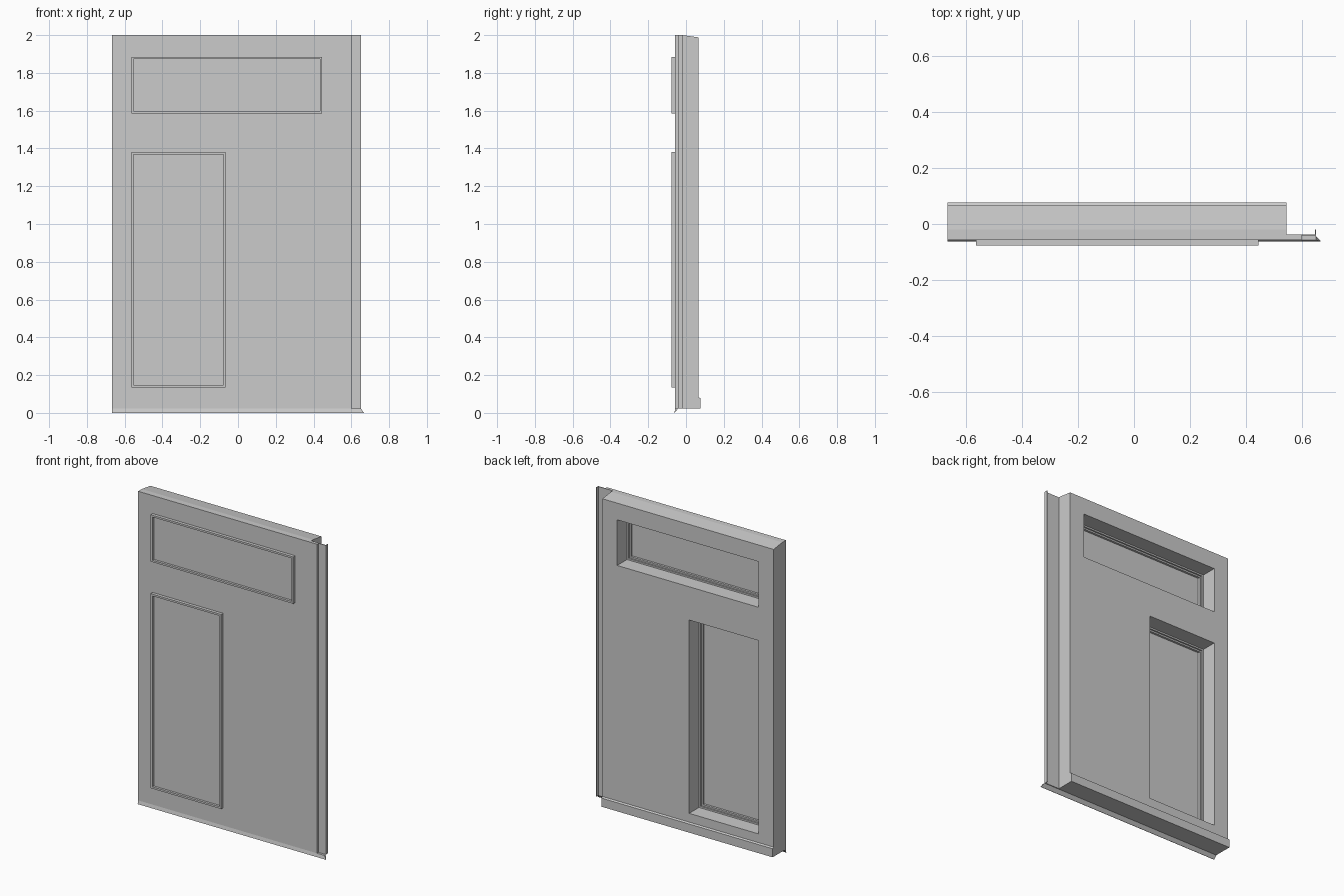
import bpy
import bmesh

cube = bpy.data.objects.get("Cube")
if cube:
    bpy.data.objects.remove(cube, do_unlink=True)

# Single plain grey finish
grey = bpy.data.materials.new("plain grey")
grey.use_nodes = True
COLOUR = (0.6, 0.6, 0.6, 1)
grey.diffuse_color = COLOUR
for node in grey.node_tree.nodes:
    if node.type == 'BSDF_PRINCIPLED':
        node.inputs["Base Color"].default_value = COLOUR

LEFT, SKIN_EDGE, BODY_EDGE = -0.667, 0.6, 0.545
FRONT, BACK, BASE, TOP = -0.057, 0.066, 0.022, 2.0


def finish(name, bm):
    bmesh.ops.recalc_face_normals(bm, faces=bm.faces)
    mesh = bpy.data.meshes.new(name)
    bm.to_mesh(mesh)
    bm.free()
    mesh.materials.append(grey)
    obj = bpy.data.objects.new(name, mesh)
    bpy.context.collection.objects.link(obj)
    return obj


def loft(bm, first, second):
    """Closed solid between two matching outlines."""
    a = [bm.verts.new(p) for p in first]
    b = [bm.verts.new(p) for p in second]
    bm.faces.new(a)
    bm.faces.new(b[::-1])
    for i in range(len(a)):
        j = (i + 1) % len(a)
        bm.faces.new((a[i], b[i], b[j], a[j]))


def box(name, x, y, z):
    bm = bmesh.new()
    rect = [(x[0], z[0]), (x[1], z[0]), (x[1], z[1]), (x[0], z[1])]
    loft(bm, [(u, y[0], w) for u, w in rect], [(u, y[1], w) for u, w in rect])
    return finish(name, bm)


def inset(rect, d):
    x0, x1, z0, z1 = rect
    return x0 + d, x1 - d, z0 + d, z1 - d


def ring(name, rect, width, y):
    """Rectangular frame with mitred corners."""
    bm = bmesh.new()
    loops = []
    for r in (rect, inset(rect, width)):
        x0, x1, z0, z1 = r
        for depth in y:
            loops.append([bm.verts.new((u, depth, w)) for u, w in
                          ((x0, z0), (x1, z0), (x1, z1), (x0, z1))])
    of, ob, inf, inb = loops
    for i in range(4):
        j = (i + 1) % 4
        for p, q in ((of, ob), (ob, inb), (inb, inf), (inf, of)):
            bm.faces.new((p[i], p[j], q[j], q[i]))
    return finish(name, bm)


# Door slab: side profile with sloping top and projecting rear foot
profile = [(FRONT, BASE), (0.077, BASE), (0.077, 0.077), (BACK, 0.083),
           (BACK, 1.988), (-0.02, TOP), (FRONT, TOP)]
bm = bmesh.new()
loft(bm, [(LEFT, y, z) for y, z in profile],
     [(SKIN_EDGE, y, z) for y, z in profile])
slab = finish("door_slab", bm)

# Window outlines: x0, x1, z0, z1
windows = {"upper_window": (-0.565, 0.445, 1.585, 1.885),
           "lower_window": (-0.565, -0.065, 0.135, 1.38)}

# Cut the edge rebate and both window openings
cutters = [box("rebate_cutter", (BODY_EDGE, 0.7), (-0.037, 0.2), (-0.1, 2.1))]
for name, rect in windows.items():
    x0, x1, z0, z1 = inset(rect, 0.004)
    cutters.append(box(name + "_cutter", (x0, x1), (-0.2, 0.2), (z0, z1)))
for cutter in cutters:
    cutter.hide_render = True
    mod = slab.modifiers.new("cut", 'BOOLEAN')
    mod.operation = 'DIFFERENCE'
    mod.solver = 'EXACT'
    mod.object = cutter
graph = bpy.context.evaluated_depsgraph_get()
cut_mesh = bpy.data.meshes.new_from_object(slab.evaluated_get(graph))
slab.modifiers.clear()
slab.data = cut_mesh
for cutter in cutters:
    bpy.data.objects.remove(cutter, do_unlink=True)

# Window beads, stepped inner stops and panes
for name, rect in windows.items():
    opening = inset(rect, 0.004)
    x0, x1, z0, z1 = opening
    ring(name + "_front_bead", rect, 0.012, (-0.077, FRONT))
    ring(name + "_inner_stop", opening, 0.02, (FRONT, -0.043))
    ring(name + "_outer_stop", opening, 0.01, (-0.043, -0.033))
    box(name + "_pane", (x0, x1), (-0.062, FRONT), (z0, z1))

# Edge seal: thin plate with a rearward flange
box("edge_seal_plate", (0.57, 0.65), (-0.042, -0.037), (BASE, TOP))
box("edge_seal_flange", (0.647, 0.651), (-0.042, -0.019), (BASE, TOP))

# Bottom seal: slim sloping flap with a slanted end
bm = bmesh.new()
flap = [(-0.042, BASE), (FRONT, BASE), (-0.062, 0.0), (-0.06, 0.0)]
ends = [0.65, 0.652, 0.667, 0.667]
loft(bm, [(LEFT, y, z) for y, z in flap],
     [(x, y, z) for x, (y, z) in zip(ends, flap)])
finish("bottom_seal", bm)
